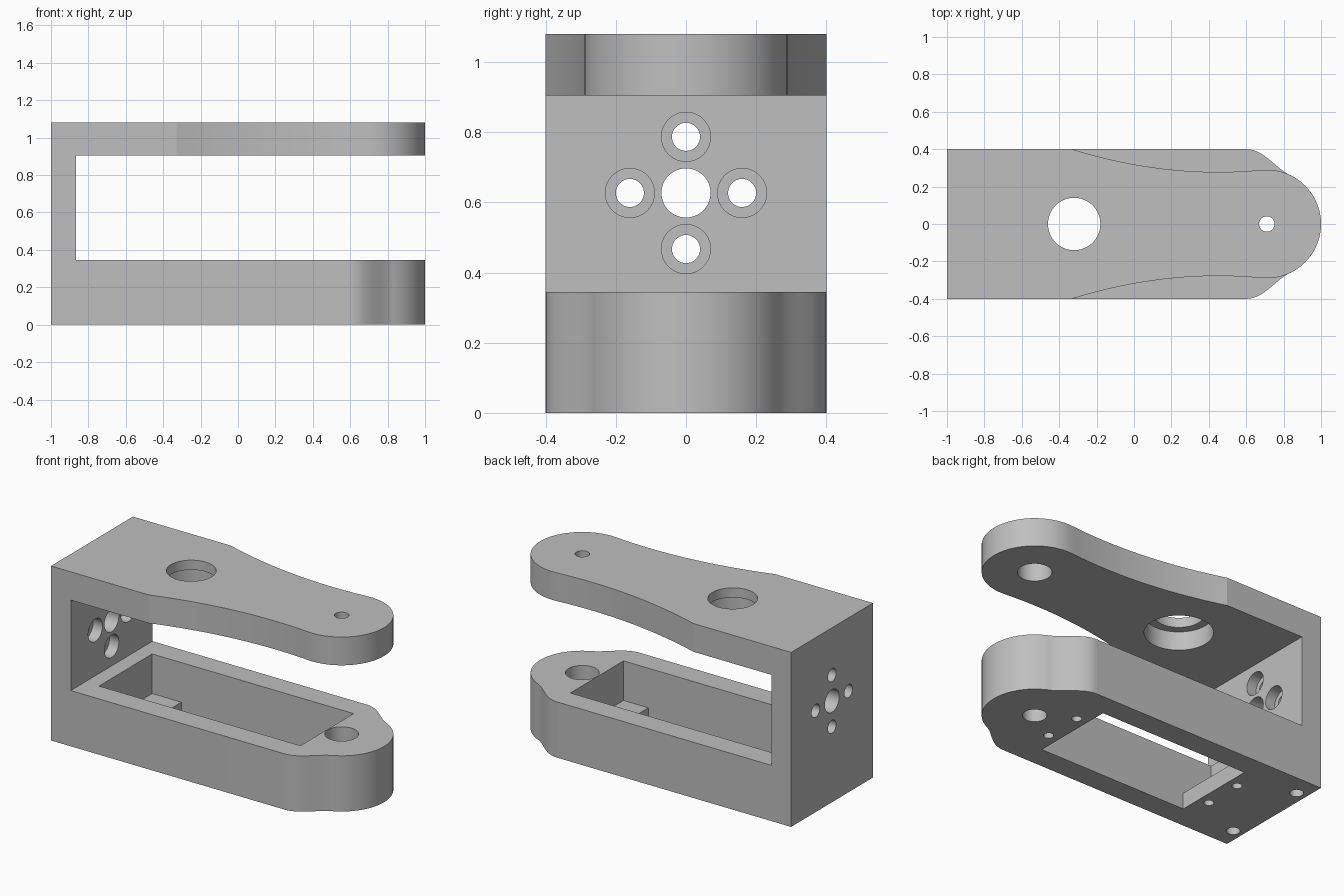
import bpy, bmesh, math
from mathutils import Matrix, Vector
from mathutils.geometry import interpolate_bezier

cube = bpy.data.objects.get("Cube")
if cube:
    bpy.data.objects.remove(cube, do_unlink=True)

grey = bpy.data.materials.new("machined_grey")
grey.use_nodes = True
colour = (0.52, 0.52, 0.52, 1)
grey.diffuse_color = colour
grey.node_tree.nodes["Principled BSDF"].inputs["Base Color"].default_value = colour


def finish(name, bm):
    bmesh.ops.recalc_face_normals(bm, faces=bm.faces)
    mesh = bpy.data.meshes.new(name)
    bm.to_mesh(mesh)
    bm.free()
    mesh.materials.append(grey)
    obj = bpy.data.objects.new(name, mesh)
    bpy.context.scene.collection.objects.link(obj)
    return obj


def prism(name, points, low, high):
    """Extrude an (x, y) outline from z = low to z = high."""
    bm = bmesh.new()
    face = bm.faces.new([bm.verts.new((x, y, low)) for x, y in points])
    new = bmesh.ops.extrude_face_region(bm, geom=[face])["geom"]
    verts = [v for v in new if isinstance(v, bmesh.types.BMVert)]
    bmesh.ops.translate(bm, verts=verts, vec=(0, 0, high - low))
    return finish(name, bm)


def rect(x0, x1, y):
    return [(x0, -y), (x1, -y), (x1, y), (x0, y)]


def cylinder(centre, radius, depth, axis="Z"):
    turn = Matrix.Rotation(math.pi / 2, 4, "Y") if axis == "X" else Matrix()
    bm = bmesh.new()
    bmesh.ops.create_cone(bm, cap_ends=True, segments=64, radius1=radius,
                          radius2=radius, depth=depth,
                          matrix=Matrix.Translation(centre) @ turn)
    return finish("hole_cutter", bm)


def bore(x, y, low, high, radius):
    cut(cylinder((x, y, (low + high) / 2), radius, high - low))


def wall_bore(y, z, x0, x1, radius):
    cut(cylinder(((x0 + x1) / 2, y, z), radius, x1 - x0, "X"))


# C-shaped bracket: side profile extruded across the width
TOP, ARM, BASE, WALL, HALF = 1.08, 0.905, 0.345, -0.865, 0.4
profile = [(-1, 0), (1.05, 0), (1.05, BASE), (WALL, BASE),
           (WALL, ARM), (1.05, ARM), (1.05, TOP), (-1, TOP)]
bracket = prism("bracket", profile, -HALF, HALF)
bracket.data.transform(Matrix.Rotation(math.pi / 2, 4, "X"))


def cut(cutter):
    cutter.hide_render = True
    mod = bracket.modifiers.new("cut", "BOOLEAN")
    mod.operation, mod.solver, mod.object = "DIFFERENCE", "EXACT", cutter
    bpy.context.view_layer.objects.active = bracket
    bpy.ops.object.modifier_apply(modifier=mod.name)
    bpy.data.objects.remove(cutter, do_unlink=True)


def trim(name, side, low, high):
    """Cut away everything outside a symmetric rounded arm outline."""
    x, y = side[-1]
    start = math.atan2(y, x - TIP)
    arc = [(TIP + R * math.cos(start * (1 - i / 24)),
            R * math.sin(start * (1 - i / 24))) for i in range(1, 25)]
    half = side + arc
    outline = half + [(px, -py) for px, py in reversed(half[:-1])]
    x0 = side[0][0]
    cut(prism(name, outline + [(x0, -0.6), (1.2, -0.6), (1.2, 0.6), (x0, 0.6)],
              low, high))


# Arm outlines: slender concave upper arm, full-width lower arm
TIP, R = 0.71, 0.29
upper_side = []
for i in range(25):
    x = -0.33 + (TIP + 0.33) * i / 24
    upper_side.append((x, 0.278 + (x - 0.45) ** 2 / 4.99))
upper_side[-1] = (TIP, R)
trim("upper_outline", upper_side, 0.6, 1.2)
curve = interpolate_bezier(Vector((0.6, 0.4)), Vector((0.7, 0.4)),
                           Vector((0.76, 0.29)), Vector((0.84, 0.26)), 25)
trim("lower_outline", [(p.x, p.y) for p in curve], -0.1, 0.6)

# Pocket in the lower arm, with a shorter opening that leaves end ledges
cut(prism("pocket", rect(-0.77, 0.61, 0.26), 0.1, 0.5))
cut(prism("opening", rect(-0.57, 0.44, 0.26), -0.1, 0.2))

# Pivot holes with counterbores facing the gap
bore(TIP, 0, 0.1, 0.5, 0.095)
bore(TIP, 0, -0.1, 0.2, 0.067)
bore(TIP, 0, 0.8, 1.02, 0.095)
bore(TIP, 0, 0.95, 1.2, 0.041)

# Large stepped hole in the upper arm
bore(-0.32, 0, 0.8, 1.02, 0.19)
bore(-0.32, 0, 0.95, 1.2, 0.14)

# Screw holes in the ledges and blind holes under the wall
for y in (-1, 1):
    for x in (-0.635, 0.51):
        bore(x, y * 0.12, -0.1, 0.2, 0.028)
    bore(-0.935, y * 0.27, -0.1, 0.2, 0.038)

# Wall hole pattern: centre hole and four counterbored holes
MID = 0.627
wall_bore(0, MID, -1.1, -0.7, 0.07)
for dy, dz in ((0.16, 0), (-0.16, 0), (0, 0.16), (0, -0.16)):
    wall_bore(dy, MID + dz, -1.1, -0.7, 0.04)
    wall_bore(dy, MID + dz, -0.93, -0.7, 0.07)

# Smooth curved walls, crisp edges
bpy.ops.object.select_all(action="DESELECT")
bracket.select_set(True)
bpy.context.view_layer.objects.active = bracket
bpy.ops.object.shade_smooth_by_angle(angle=math.radians(12))
